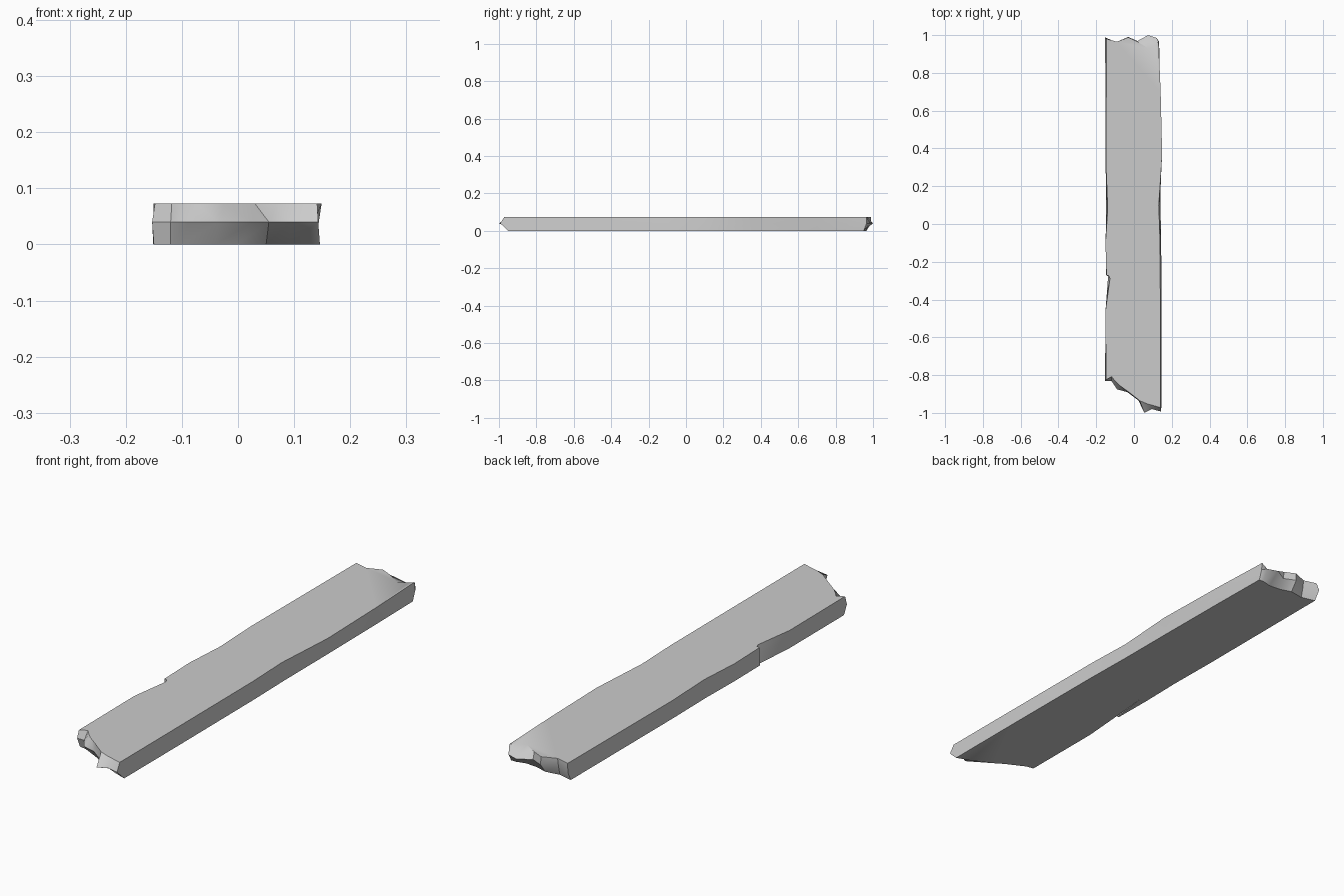
import bpy, bmesh

H, MID = 0.073, 0.04

# Broken ends: x, y of the top, middle and bottom rings
back_end = [
    (0.130, 0.965, 0.133, 0.965, 0.132, 0.95),
    (0.115, 0.950, 0.120, 0.985, 0.110, 0.95),
    (0.075, 0.930, 0.075, 1.000, 0.070, 0.94),
    (0.015, 0.967, 0.020, 0.968, 0.015, 0.945),
    (-0.03, 0.988, -0.03, 0.990, -0.03, 0.96),
    (-0.09, 0.965, -0.09, 0.960, -0.09, 0.95),
    (-0.146, 0.980, -0.153, 0.988, -0.15, 0.965),
]
front_end = [
    (-0.148, -0.825, -0.153, -0.83, -0.15, -0.815),
    (-0.118, -0.808, -0.120, -0.83, -0.12, -0.82),
    (-0.105, -0.825, -0.090, -0.875, -0.10, -0.83),
    (-0.075, -0.855, -0.035, -0.89, -0.04, -0.86),
    (-0.025, -0.892, 0.025, -0.935, 0.00, -0.885),
    (0.030, -0.935, 0.055, -1.000, 0.05, -0.91),
    (0.070, -0.952, 0.095, -0.980, 0.09, -0.93),
    (0.141, -0.972, 0.143, -0.993, 0.146, -0.95),
]
# Long sides: top x, bottom x, y (left side includes the split)
left_side = [
    (-0.148, -0.150, 0.30), (-0.139, -0.147, 0.08), (-0.151, -0.150, -0.10),
    (-0.146, -0.148, -0.27), (-0.132, -0.143, -0.275), (-0.095, -0.120, -0.10),
    (-0.127, -0.138, -0.29), (-0.151, -0.151, -0.46),
]
right_side = [
    (0.140, 0.146, -0.60), (0.138, 0.144, -0.10), (0.131, 0.140, 0.10),
    (0.149, 0.139, 0.37), (0.141, 0.136, 0.70),
]


def side(points):
    return [(t, y, (t + b) / 2, y, b, y) for t, b, y in points]


# Plank: three stacked rings, capped top and bottom
outline = back_end + side(left_side) + front_end + side(right_side)
bm = bmesh.new()
rings = [[bm.verts.new((p[k], p[k + 1], z)) for p in outline]
         for k, z in ((4, 0), (2, MID), (0, H))]
n = len(outline)
for low, high in zip(rings, rings[1:]):
    for i in range(n):
        j = (i + 1) % n
        bm.faces.new((low[i], low[j], high[j], high[i]))
caps = [bm.faces.new(rings[2]), bm.faces.new(rings[0][::-1])]
bmesh.ops.triangulate(bm, faces=caps)
bmesh.ops.recalc_face_normals(bm, faces=bm.faces)

mesh = bpy.data.meshes.new("broken_plank")
bm.to_mesh(mesh)
bm.free()
plank = bpy.data.objects.new("broken_plank", mesh)
bpy.context.collection.objects.link(plank)
bpy.context.view_layer.objects.active = plank
plank.select_set(True)
bpy.ops.object.shade_smooth_by_angle(angle=0.6)
